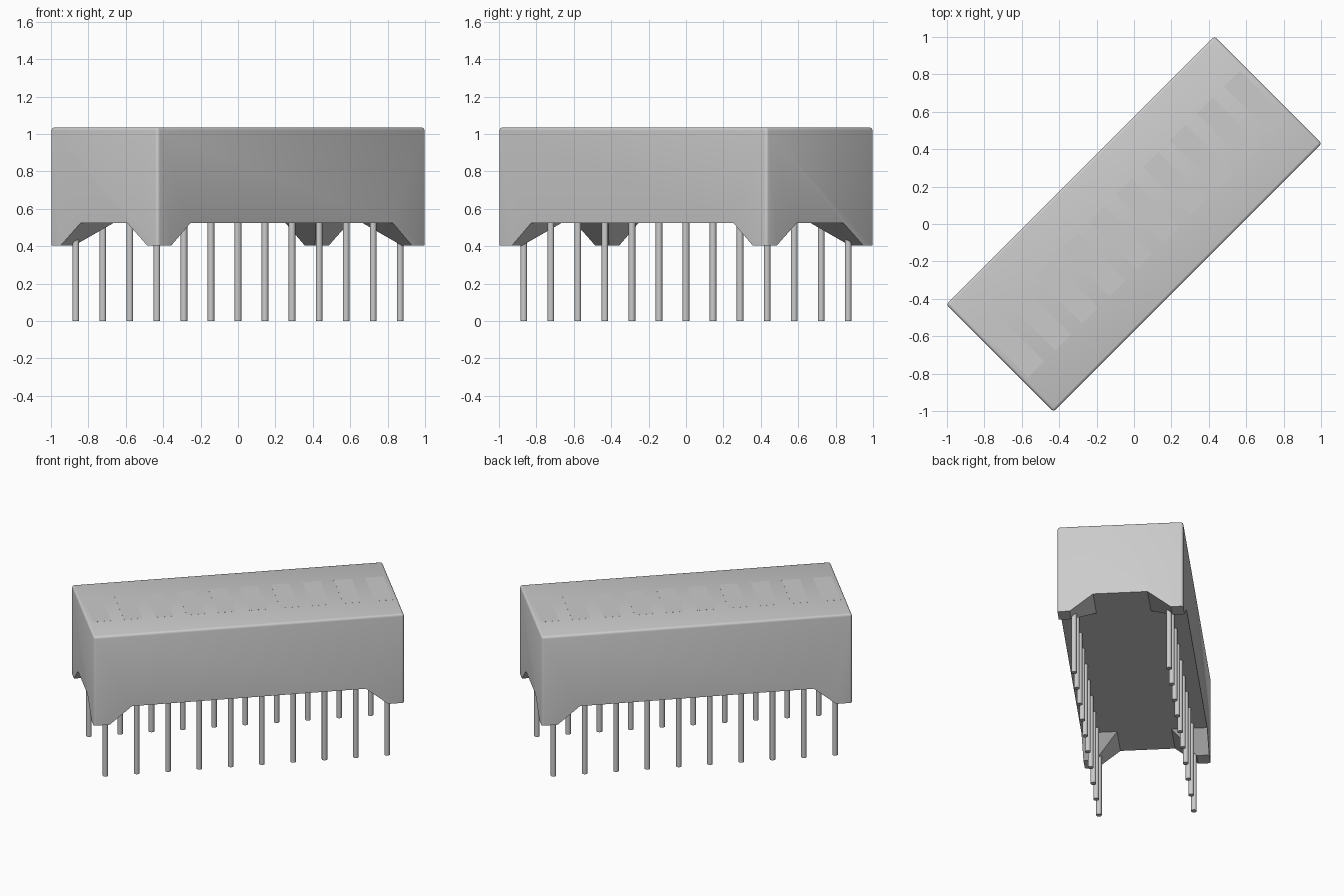
import bpy, bmesh, math
from mathutils import Matrix

cube = bpy.data.objects.get("Cube")
if cube:
    bpy.data.objects.remove(cube, do_unlink=True)

TURN = Matrix.Rotation(math.radians(45), 4, 'Z')
HALF_L, HALF_W = 1.014, 0.406
FOOT_Z, FLOOR_Z, TOP_Z = 0.405, 0.525, 1.035
PITCH, ROW = 0.2044, 0.3066

grey = bpy.data.materials.new("plain grey")
grey.use_nodes = True
grey.diffuse_color = (0.6, 0.6, 0.6, 1)
grey.node_tree.nodes["Principled BSDF"].inputs["Base Color"].default_value = (0.6, 0.6, 0.6, 1)


def finish(bm, name):
    """Turn the part to the diagonal and link it."""
    bmesh.ops.transform(bm, matrix=TURN, verts=bm.verts)
    bmesh.ops.recalc_face_normals(bm, faces=bm.faces)
    mesh = bpy.data.meshes.new(name)
    bm.to_mesh(mesh)
    bm.free()
    mesh.materials.append(grey)
    obj = bpy.data.objects.new(name, mesh)
    bpy.context.collection.objects.link(obj)
    return obj


def box(bm, size, centre):
    matrix = Matrix.Translation(centre) @ Matrix.Diagonal((*size, 1))
    bmesh.ops.create_cube(bm, size=1, matrix=matrix)


def smooth(obj):
    bpy.ops.object.select_all(action='DESELECT')
    obj.select_set(True)
    bpy.context.view_layer.objects.active = obj
    bpy.ops.object.shade_smooth_by_angle(angle=math.radians(35))


def channel(name, along_x, low, high):
    """Trapezoid prism that cuts a channel under the housing."""
    drop = 0.02
    low_ext = low + (low - high) / (FLOOR_Z - FOOT_Z) * drop
    bm = bmesh.new()
    profile = [(-low_ext, FOOT_Z - drop), (low_ext, FOOT_Z - drop),
               (high, FLOOR_Z), (-high, FLOOR_Z)]
    ring = [bm.verts.new((-1.5, a, z) if along_x else (a, -1.5, z)) for a, z in profile]
    face = bm.faces.new(ring)
    new = bmesh.ops.extrude_face_region(bm, geom=[face])["geom"]
    verts = [g for g in new if isinstance(g, bmesh.types.BMVert)]
    bmesh.ops.translate(bm, verts=verts, vec=(3, 0, 0) if along_x else (0, 3, 0))
    obj = finish(bm, name)
    obj.hide_render = True
    return obj


# Housing: box with rounded upright and top edges
bm = bmesh.new()
box(bm, (2 * HALF_L, 2 * HALF_W, TOP_Z - FOOT_Z), (0, 0, (TOP_Z + FOOT_Z) / 2))
rounded = [e for e in bm.edges if max(v.co.z for v in e.verts) > FOOT_Z + 0.1]
bmesh.ops.bevel(bm, geom=rounded, offset=0.016, segments=3, profile=0.5, affect='EDGES')
housing = finish(bm, "housing")

# Two crossing channels leave a tapered foot at each corner
bpy.context.view_layer.objects.active = housing
for args in (("long_channel", True, HALF_W - 0.08, HALF_W - 0.23),
             ("cross_channel", False, HALF_L - 0.105, HALF_L - 0.25)):
    cutter = channel(*args)
    mod = housing.modifiers.new("cut", 'BOOLEAN')
    mod.operation = 'DIFFERENCE'
    mod.solver = 'EXACT'
    mod.object = cutter
    bpy.ops.object.modifier_apply(modifier=mod.name)
    bpy.data.objects.remove(cutter, do_unlink=True)
smooth(housing)

# Ten light bars, set nearly flush in the top
bm = bmesh.new()
for i in range(10):
    box(bm, (0.12, 0.36, 0.006), ((i - 4.5) * PITCH, 0, TOP_Z - 0.0027))
finish(bm, "light_bars")

# Two rows of round pins
bm = bmesh.new()
length = FLOOR_Z + 0.02
for side in (-1, 1):
    for i in range(10):
        bmesh.ops.create_cone(
            bm, cap_ends=True, segments=20, radius1=0.018, radius2=0.018, depth=length,
            matrix=Matrix.Translation(((i - 4.5) * PITCH, side * ROW, length / 2)))
smooth(finish(bm, "pins"))
